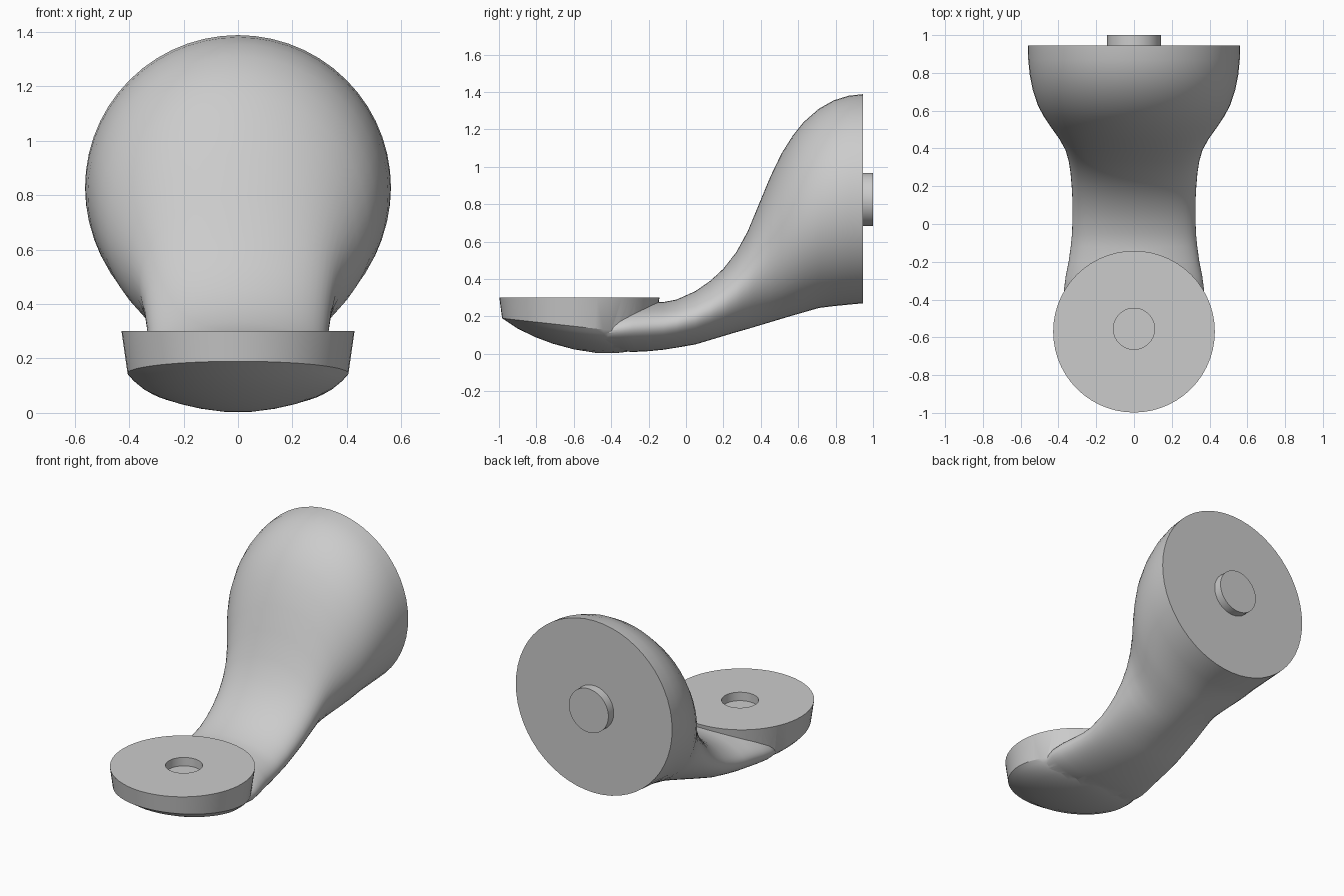
import bpy, bmesh
from math import sin, cos, pi, radians

if "Cube" in bpy.data.objects:
    bpy.data.objects.remove(bpy.data.objects["Cube"])

SEG = 56


def loft(name, rings):
    """Skin a list of closed point rings and cap both ends."""
    bm = bmesh.new()
    loops = [[bm.verts.new(p) for p in ring] for ring in rings]
    for a, b in zip(loops, loops[1:]):
        for i in range(SEG):
            j = (i + 1) % SEG
            bm.faces.new((a[i], a[j], b[j], b[i]))
    bm.faces.new(loops[0])
    bm.faces.new(loops[-1])
    bmesh.ops.recalc_face_normals(bm, faces=bm.faces)
    mesh = bpy.data.meshes.new(name)
    bm.to_mesh(mesh)
    bm.free()
    obj = bpy.data.objects.new(name, mesh)
    bpy.context.collection.objects.link(obj)
    return obj


def angles():
    return [2 * pi * i / SEG for i in range(SEG)]


def upright_ring(y, low, high, half):
    """Elliptical cross-section facing along y."""
    mid, tall = (low + high) / 2, (high - low) / 2
    return [(half * cos(t), y, mid + tall * sin(t)) for t in angles()]


def level_ring(y, r, z, tilt):
    """Circle seen from above, tilted along y."""
    return [(r * cos(t), y + r * sin(t), z + tilt * r * sin(t)) for t in angles()]


# Neck: y, bottom, top, half width, ending in the round rear plate and its peg
neck_sections = [
    (-0.42, 0.022, 0.22, 0.36), (-0.35, 0.013, 0.25, 0.371),
    (-0.28, 0.010, 0.268, 0.362), (-0.20, 0.014, 0.275, 0.346),
    (-0.12, 0.022, 0.277, 0.335), (-0.05, 0.033, 0.29, 0.328),
    (0.05, 0.05, 0.335, 0.325), (0.13, 0.074, 0.39, 0.326),
    (0.20, 0.095, 0.455, 0.33), (0.27, 0.116, 0.545, 0.336),
    (0.33, 0.133, 0.655, 0.345), (0.39, 0.151, 0.80, 0.362),
    (0.45, 0.169, 0.945, 0.395), (0.51, 0.187, 1.07, 0.438),
    (0.57, 0.205, 1.165, 0.478), (0.63, 0.222, 1.24, 0.51),
    (0.71, 0.245, 1.31, 0.536), (0.79, 0.255, 1.355, 0.552),
    (0.87, 0.263, 1.38, 0.56), (0.945, 0.27, 1.388, 0.562),
    (0.945, 0.683, 0.967, 0.142), (1.0, 0.683, 0.967, 0.142),
]
arm = loft("arm_link", [upright_ring(*s) for s in neck_sections])

# Front dish: y, radius, height, tilt, from the socket floor out and down to the base
dish_sections = [
    (-0.555, 0.109, 0.245, 0), (-0.555, 0.109, 0.30, 0),
    (-0.57, 0.428, 0.30, 0), (-0.577, 0.406, 0.145, -0.11),
    (-0.565, 0.385, 0.122, -0.12), (-0.55, 0.35, 0.093, -0.12),
    (-0.52, 0.29, 0.062, -0.10), (-0.49, 0.22, 0.037, -0.075),
    (-0.46, 0.14, 0.017, -0.05), (-0.43, 0.05, 0.004, -0.015),
]
dish = loft("dish_cutter", [level_ring(*s) for s in dish_sections])
dish.hide_render = True

# Fuse the two into one clean shell
bpy.context.view_layer.objects.active = arm
arm.select_set(True)
fuse = arm.modifiers.new("fuse", 'BOOLEAN')
fuse.operation = 'UNION'
fuse.solver = 'EXACT'
fuse.object = dish
bpy.ops.object.modifier_apply(modifier=fuse.name)
bpy.data.objects.remove(dish, do_unlink=True)
bpy.ops.object.shade_smooth_by_angle(angle=radians(30))
